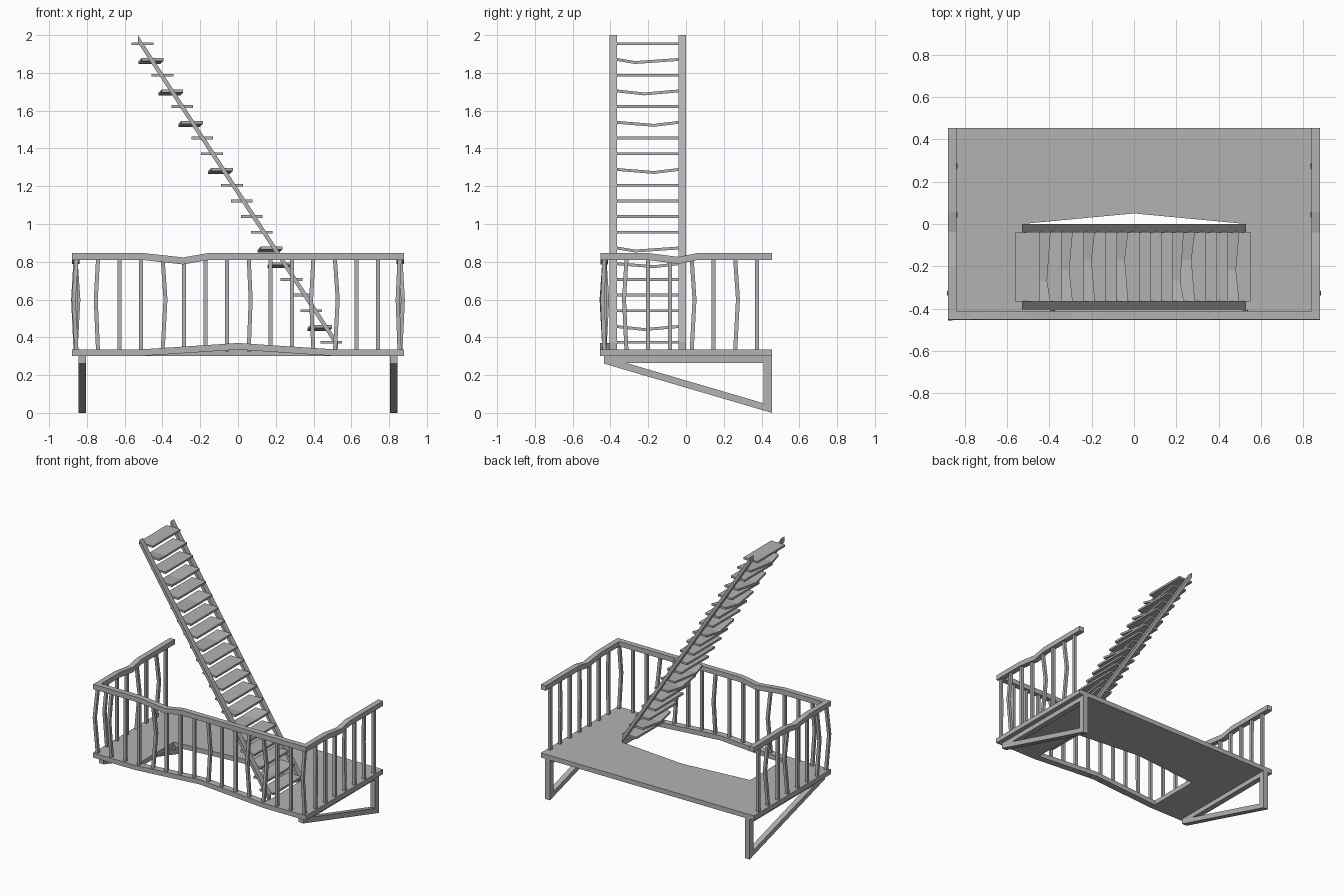
import bpy
import bmesh
from mathutils import Vector

cube = bpy.data.objects.get("Cube")
if cube:
    bpy.data.objects.remove(cube, do_unlink=True)

GREY = (0.45, 0.45, 0.45, 1.0)
metal = bpy.data.materials.new("grey metal")
metal.use_nodes = True
metal.diffuse_color = GREY
metal.node_tree.nodes["Principled BSDF"].inputs["Base Color"].default_value = GREY


def finish(name, bm):
    bmesh.ops.recalc_face_normals(bm, faces=bm.faces)
    mesh = bpy.data.meshes.new(name)
    bm.to_mesh(mesh)
    bm.free()
    mesh.materials.append(metal)
    obj = bpy.data.objects.new(name, mesh)
    bpy.context.scene.collection.objects.link(obj)
    return obj


def bar(name, path, u, v):
    """Four-sided bar along a path; u and v are the half-widths as vectors."""
    u, v = Vector(u), Vector(v)
    bm = bmesh.new()
    rings = [[bm.verts.new(Vector(p) + a * u + b * v)
              for a, b in ((-1, -1), (1, -1), (1, 1), (-1, 1))] for p in path]
    for r, s in zip(rings, rings[1:]):
        for i in range(4):
            j = (i + 1) % 4
            bm.faces.new((r[i], r[j], s[j], s[i]))
    bm.faces.new(rings[0])
    bm.faces.new(rings[-1])
    return finish(name, bm)


# Platform: grid with a stair opening, dented at the middle, then thickened
FLOOR, THICK = 0.335, 0.035
xs = (-0.88, -0.53, 0, 0.53, 0.88)
ys = (-0.455, -0.405, 0, 0.455)
bm = bmesh.new()
grid = {}
for i, x in enumerate(xs):
    for j, y in enumerate(ys):
        lift = 0.035 if i == 2 and j < 2 else 0
        push = 0.05 if i == 2 and j == 2 else 0
        grid[i, j] = bm.verts.new((x, y + push, FLOOR + lift))
for i in range(4):
    for j in range(3):
        if not (j == 1 and i in (1, 2)):
            bm.faces.new((grid[i, j], grid[i + 1, j], grid[i + 1, j + 1], grid[i, j + 1]))
ext = bmesh.ops.extrude_face_region(bm, geom=bm.faces[:], use_keep_orig=True)
low = [g for g in ext["geom"] if isinstance(g, bmesh.types.BMVert)]
bmesh.ops.translate(bm, verts=low, vec=(0, 0, -THICK))
finish("platform", bm)

# Handrails, each with one dent
RAIL = 0.8275
bar("front_handrail",
    [(-0.88, -0.432, RAIL), (-0.5, -0.432, RAIL), (-0.29, -0.432, RAIL - 0.023),
     (-0.16, -0.432, RAIL), (0.88, -0.432, RAIL)],
    (0, 0.02, 0), (0, 0, 0.0185))
for side, s in (("left", 1), ("right", -1)):
    x = s * 0.86
    bar(side + "_handrail",
        [(x, -0.412, RAIL), (x, -0.2, RAIL), (x, -0.04, RAIL - 0.02),
         (x, 0.06, RAIL), (x, 0.455, RAIL)],
        (0.02, 0, 0), (0, 0, 0.0185))


# Balusters, some of them buckled
def baluster(name, x, y, bend=(0, 0)):
    path = [(x, y, FLOOR - 0.01), (x, y, RAIL - 0.01)]
    if any(bend):
        path.insert(1, (x + bend[0], y + bend[1], 0.6))
    bar(name, path, (0.0105, 0, 0), (0, 0.0105, 0))


front_bends = {0: -0.015, 1: -0.012, 4: 0.015, 8: 0.01, 11: -0.012, 12: 0.015, 15: -0.01}
for i in range(16):
    d = front_bends.get(i, 0)
    baluster(f"front_baluster_{i}", -0.855 + 0.114 * i, -0.432, (d, d))
side_bends = {1: -0.013, 4: 0.015, 6: 0.015}
for side, s in (("left", 1), ("right", -1)):
    for i in range(1, 8):
        d = side_bends.get(i, 0)
        baluster(f"{side}_baluster_{i}", s * 0.86, -0.43 + 0.115 * i, (-s * d, d))

# Triangular support brackets
for side, s in (("left", 1), ("right", -1)):
    x = s * 0.825
    half = (0.02, 0, 0)
    bar(side + "_bracket_beam", [(x, -0.435, 0.2825), (x, 0.455, 0.2825)],
        half, (0, 0, 0.0175))
    bar(side + "_bracket_post", [(x, 0.433, 0.015), (x, 0.433, 0.28)],
        half, (0, 0.022, 0))
    bar(side + "_bracket_brace", [(x, -0.435, 0.28), (x, 0.455, 0.019)],
        half, (0, 0, 0.019))

# Stair stringers
for name, y in (("front_stringer", -0.385), ("back_stringer", -0.02)):
    bar(name, [(0.53, y, 0.355), (-0.53, y, 1.98)], (0, 0.02, 0), (0, 0, 0.02))

# Stair treads, several of them sagging
sagging = (1, 5, 6, 11, 14, 16, 18)
for i in range(20):
    t = i / 19
    x, z = 0.493 - 0.998 * t, 0.374 + 1.58 * t
    path = [(x, -0.366, z), (x, -0.039, z)]
    if i in sagging:
        mid = -0.22 + 0.05 * (i % 3 - 1)
        path.insert(1, (x - 0.016, mid, z - 0.016))
    bar(f"tread_{i}", path, (0.0575, 0, 0), (0, 0, 0.0075))
